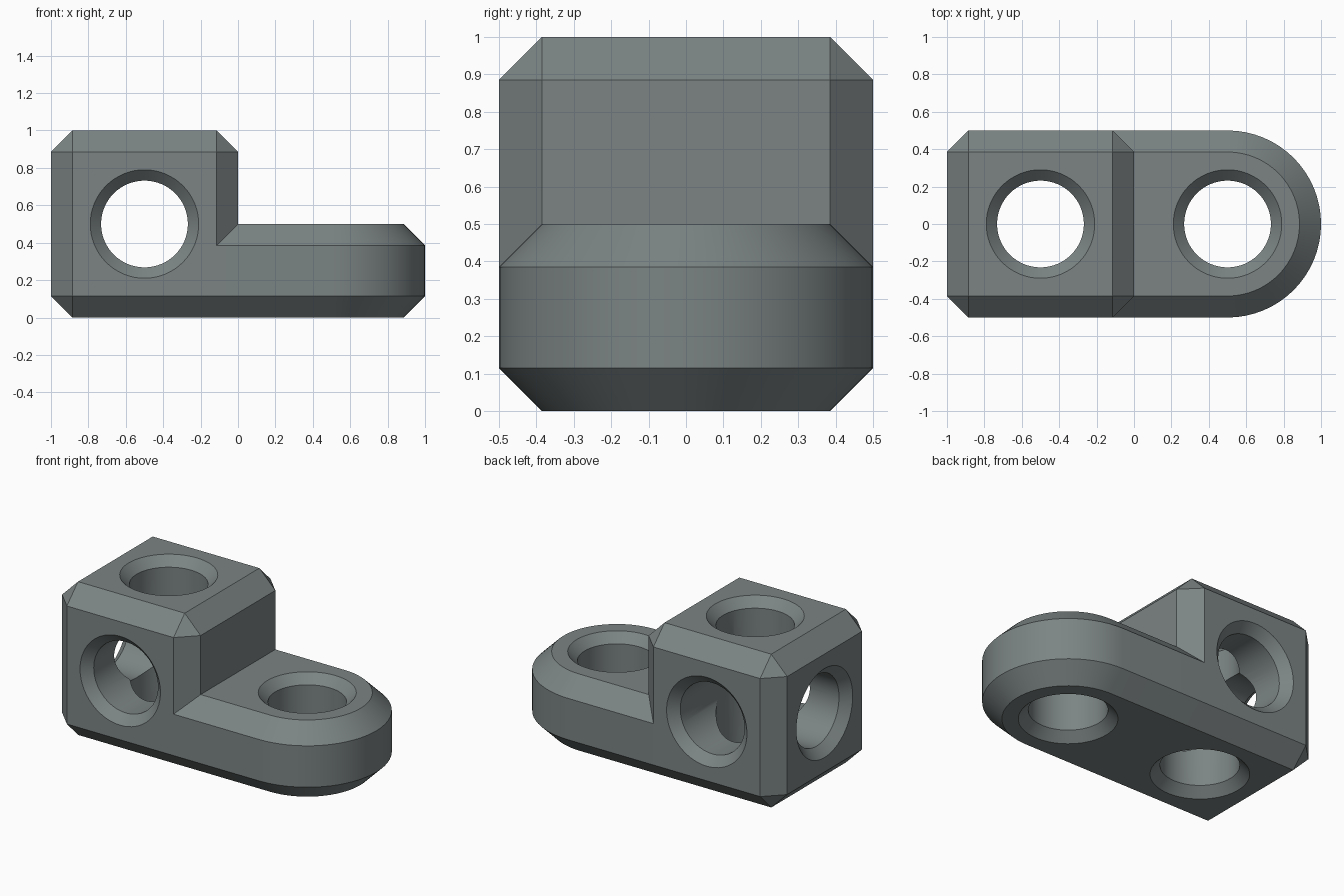
import bpy, bmesh, math
from mathutils import Matrix, Vector

if "Cube" in bpy.data.objects:
    bpy.data.objects.remove(bpy.data.objects["Cube"])

C = 0.115            # chamfer width
R, RIM = 0.232, 0.29  # bore and countersink radii
SEG = 64

grey = bpy.data.materials.new("slate grey")
grey.diffuse_color = (0.20, 0.23, 0.23, 1)
grey.use_nodes = True
grey.node_tree.nodes["Principled BSDF"].inputs["Base Color"].default_value = grey.diffuse_color


def make(name, bm):
    bmesh.ops.recalc_face_normals(bm, faces=bm.faces)
    me = bpy.data.meshes.new(name)
    bm.to_mesh(me)
    bm.free()
    me.materials.append(grey)
    ob = bpy.data.objects.new(name, me)
    bpy.context.collection.objects.link(ob)
    return ob


def block():
    """Cube with every edge chamfered and triangular corners."""
    bm = bmesh.new()
    bmesh.ops.create_cube(bm, size=1, matrix=Matrix.Translation((-0.5, 0, 0.5)))
    bmesh.ops.bevel(bm, geom=bm.edges[:], offset=C, segments=1, affect='EDGES')
    return make("bracket", bm)


def foot():
    """Round-ended plate: stacked outlines, inset at top and bottom."""
    bm = bmesh.new()
    rings = []
    for z, r in ((0, 0.5 - C), (C, 0.5), (0.5 - C, 0.5), (0.5, 0.5 - C)):
        pts = [(-0.5, r)]
        for i in range(SEG // 2 + 1):
            a = math.pi / 2 - 2 * math.pi * i / SEG
            pts.append((0.5 + r * math.cos(a), r * math.sin(a)))
        pts.append((-0.5, -r))
        rings.append([bm.verts.new((x, y, z)) for x, y in pts])
    n = len(rings[0])
    for lo, hi in zip(rings, rings[1:]):
        for i in range(n):
            j = (i + 1) % n
            bm.faces.new((lo[i], lo[j], hi[j], hi[i]))
    bm.faces.new(rings[0])
    bm.faces.new(rings[-1])
    return make("foot", bm)


def drill(name, start, axis, length, through=True):
    """Turned cutter: countersunk at the start, and at the end if through."""
    d, e = RIM - R, 0.02
    prof = [(-e, RIM + e), (d, R)]
    prof += [(length - d, R), (length + e, RIM + e)] if through else [(length, R)]
    rot = Vector((0, 0, 1)).rotation_difference(Vector(axis)).to_matrix().to_4x4()
    mat = Matrix.Translation(start) @ rot
    bm = bmesh.new()
    rings = [[bm.verts.new(mat @ Vector((r * math.cos(2 * math.pi * i / SEG),
                                         r * math.sin(2 * math.pi * i / SEG), t)))
              for i in range(SEG)] for t, r in prof]
    for lo, hi in zip(rings, rings[1:]):
        for i in range(SEG):
            j = (i + 1) % SEG
            bm.faces.new((lo[i], lo[j], hi[j], hi[i]))
    bm.faces.new(rings[0])
    bm.faces.new(rings[-1])
    return make(name, bm)


def boolean(target, tool, op):
    m = target.modifiers.new(tool.name, 'BOOLEAN')
    m.operation, m.solver, m.object = op, 'EXACT', tool
    bpy.context.view_layer.objects.active = target
    bpy.ops.object.modifier_apply(modifier=m.name)
    bpy.data.objects.remove(tool, do_unlink=True)


# Chamfered cube joined with the round-ended foot
bracket = block()
boolean(bracket, foot(), 'UNION')

# Countersunk bores: foot, upright, cross and a blind end hole
for args in (("foot_bore", (0.5, 0, 0), (0, 0, 1), 0.5),
             ("upright_bore", (-0.5, 0, 0), (0, 0, 1), 1),
             ("cross_bore", (-0.5, -0.5, 0.5), (0, 1, 0), 1),
             ("end_bore", (-1, 0, 0.5), (1, 0, 0), 0.5, False)):
    boolean(bracket, drill(*args), 'DIFFERENCE')

# Smooth the curved walls, keep chamfers crisp
bpy.ops.object.select_all(action='DESELECT')
bracket.select_set(True)
bpy.context.view_layer.objects.active = bracket
bpy.ops.object.shade_smooth_by_angle(angle=math.radians(25))
